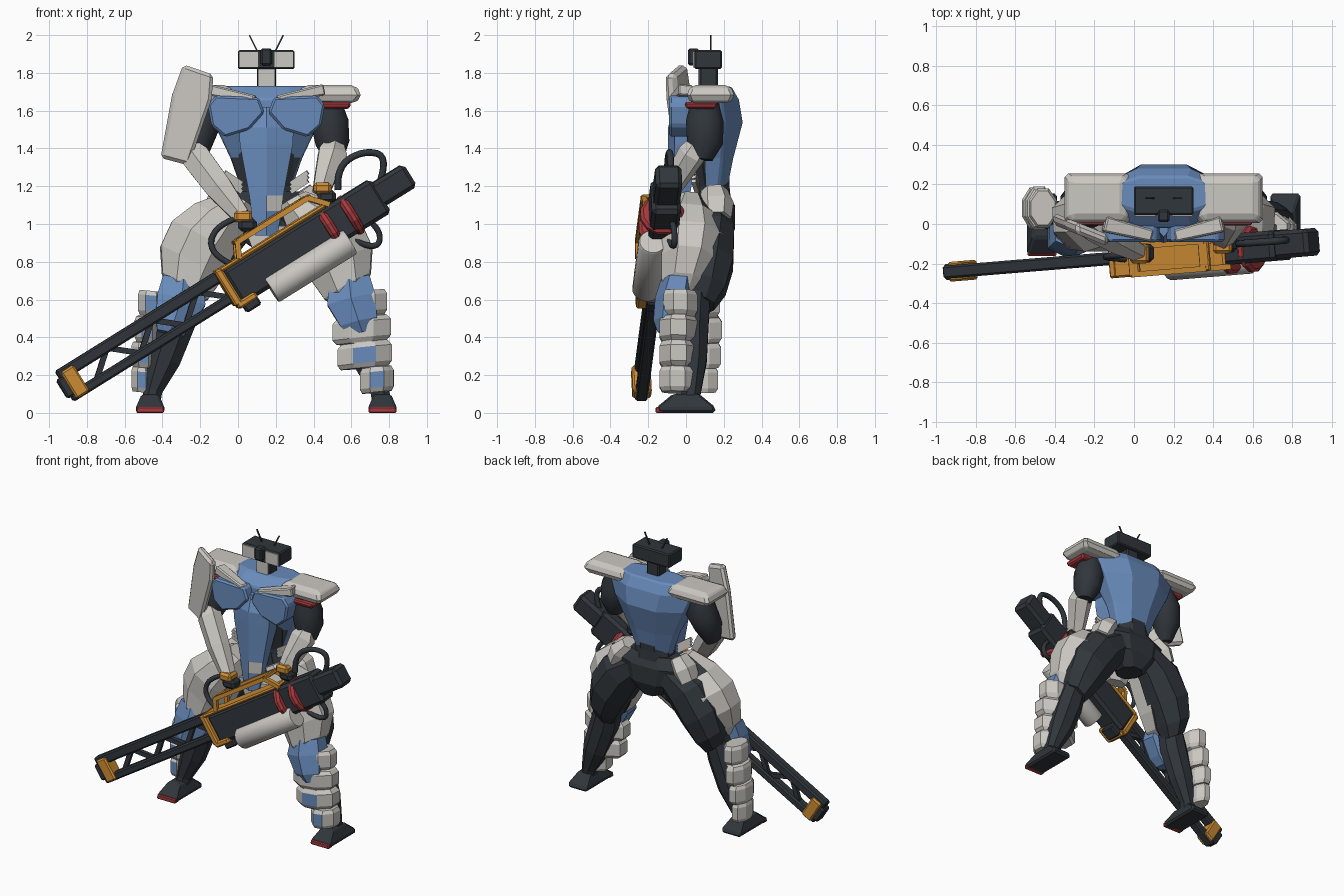
import bpy, bmesh, math
from mathutils import Matrix, Vector

if "Cube" in bpy.data.objects:
    bpy.data.objects.remove(bpy.data.objects["Cube"], do_unlink=True)

MID = .15  # body midline


def material(name, *rgb):
    mat = bpy.data.materials.new(name)
    mat.use_nodes = True
    mat.diffuse_color = (*rgb, 1)
    shader = next(n for n in mat.node_tree.nodes if n.type == "BSDF_PRINCIPLED")
    shader.inputs["Base Color"].default_value = (*rgb, 1)
    return mat


white = material("warm_white", .60, .58, .54)
blue = material("armour_blue", .14, .26, .50)
dark = material("dark_steel", .03, .037, .045)
red = material("signal_red", .38, .04, .045)
orange = material("tool_orange", .62, .27, .035)


def finish(name, bm, mat, bevel=0, matrix=None, smooth=False, second=None, rule=None):
    """Turn a bmesh into an object; faces matching the rule get the second material."""
    bmesh.ops.recalc_face_normals(bm, faces=bm.faces)
    if rule:
        for face in bm.faces:
            face.material_index = int(rule(face.normal, face.calc_center_median()))
    if matrix:
        bm.transform(matrix)
    mesh = bpy.data.meshes.new(name)
    bm.to_mesh(mesh)
    bm.free()
    mesh.materials.append(mat)
    if second:
        mesh.materials.append(second)
    if smooth:
        for poly in mesh.polygons:
            poly.use_smooth = True
        mesh.set_sharp_from_angle(angle=.7)
    obj = bpy.data.objects.new(name, mesh)
    bpy.context.collection.objects.link(obj)
    if bevel:
        mod = obj.modifiers.new("edge_bevel", "BEVEL")
        mod.width, mod.segments = bevel, 1


def skin(bm, rings):
    """Bridge rings of vertices and cap both ends."""
    rings = [[bm.verts.new(co) for co in ring] for ring in rings]
    for low, high in zip(rings, rings[1:]):
        for i in range(len(low)):
            j = (i + 1) % len(low)
            bm.faces.new((low[i], low[j], high[j], high[i]))
    bm.faces.new(rings[0])
    bm.faces.new(rings[-1])


def loft(name, stations, mat, n=8, **options):
    """Stations are (x, y, z, half width, half depth); sections face along the path."""
    axis = (Vector(stations[-1][:3]) - Vector(stations[0][:3])).normalized()
    side = axis.cross(Vector((0, 1, 0))).normalized()
    depth = side.cross(axis)
    grow = 1 / math.cos(math.pi / n)
    turns = [(i + .5) * math.tau / n for i in range(n)]
    bm = bmesh.new()
    skin(bm, [[Vector((x, y, z)) + side * (w * grow * math.cos(t)) + depth * (d * grow * math.sin(t))
               for t in turns] for x, y, z, w, d in stations])
    finish(name, bm, mat, **options)


def beam(name, start, end, half, mat, **options):
    loft(name, [(*start, half, half), (*end, half, half)], mat, n=4, **options)


def box(name, low, high, mat, **options):
    bm = bmesh.new()
    (a, b, c), (x, y, z) = low, high
    skin(bm, [[(a, b, h), (x, b, h), (x, y, h), (a, y, h)] for h in (c, z)])
    finish(name, bm, mat, **options)


def prism(name, outline, front, back, mat, slope=0, **options):
    """Extrude an x-z outline in depth; slope skews it in plan."""
    bm = bmesh.new()
    pivot = outline[0][0]
    skin(bm, [[(x, y + slope * (x - pivot), z) for x, z in outline] for y in (front, back)])
    finish(name, bm, mat, **options)


def cable(name, points, radius):
    curve = bpy.data.curves.new(name, "CURVE")
    curve.dimensions = "3D"
    curve.bevel_depth, curve.bevel_resolution, curve.resolution_u = radius, 2, 5
    spline = curve.splines.new("NURBS")
    spline.points.add(len(points) - 1)
    for point, co in zip(spline.points, points):
        point.co = (*co, 1)
    spline.use_endpoint_u = True
    spline.order_u = 3
    curve.materials.append(dark)
    bpy.context.collection.objects.link(bpy.data.objects.new(name, curve))


def mirrored(points, s):
    """Points given relative to the midline, placed on side s."""
    return [(MID + s * p[0], *p[1:]) for p in points]


# Head and neck
box("head", (0, .045, 1.82), (.3, .19, 1.92), dark, bevel=.008)
box("head_camera", (.12, .01, 1.84), (.18, .07, 1.93), dark, bevel=.01)
box("neck", (.1, .07, 1.68), (.2, .17, 1.83), dark, bevel=.01)
box("neck_plate", (.105, .063, 1.71), (.195, .071, 1.82), white)

# Torso with dark abdomen
loft("torso", [(MID, .14, 1.15, .12, .07), (MID, .15, 1.35, .19, .1), (MID, .14, 1.54, .28, .16),
               (MID, .13, 1.66, .33, .15), (MID, .15, 1.73, .29, .09)], blue, bevel=.01,
     second=dark, rule=lambda normal, mid: normal.y < -.4 and mid.z < 1.4)
loft("waist", [(MID, .14, 1.0, .16, .11), (MID, .14, 1.2, .13, .09), (MID, .12, 1.4, .15, .11)], dark)
loft("pelvis", [(MID, .13, .88, .08, .09), (MID, .15, .98, .22, .11), (MID, .16, 1.1, .26, .1),
                (MID, .14, 1.17, .18, .08)], dark)
loft("loin_guard", [(MID, -.01, .99, .12, .04), (MID, -.01, .86, .07, .04)], white, n=6)

# Central chest column with a front ridge and a worn patch
bm = bmesh.new()
skin(bm, [[(MID, front - .015, z), (MID + w, front + .02, z), (MID + w * .9, back, z),
           (MID - w * .9, back, z), (MID - w, front + .02, z)]
          for z, w, front, back in ((.94, .06, -.08, -.03), (1.07, .08, -.08, .0), (1.15, .09, -.08, .02),
                                    (1.42, .14, -.08, .07), (1.51, .145, -.08, .08), (1.62, .03, -.05, .08))])
finish("chest_column", bm, blue, second=white,
       rule=lambda normal, mid: normal.y < -.5 and mid.x > MID and 1.07 < mid.z < 1.15)

# Parts shared by both sides
for s, label in ((1, "left"), (-1, "right")):
    left_edge = MID + s * .093 - .052
    box(label + "_face_plate", (left_edge, .037, 1.828), (left_edge + .104, .046, 1.912), white)
    beam(label + "_antenna", *mirrored([(.05, .13, 1.92), (.09, .13, 2)], s), .004, dark)

    # Chest, collar and shoulder
    chest = mirrored([(.01, 1.59), (.04, 1.67), (.27, 1.68), (.31, 1.63), (.29, 1.52), (.22, 1.46), (.09, 1.5)], s)
    prism(label + "_chest_plate", chest, -.09, .1, blue, bevel=.012)
    collar = mirrored([(.06, -.06, 1.66, .02, .03), (.3, .0, 1.71, .03, .04)], s)
    loft(label + "_collar", collar, white, n=4, bevel=.008)
    pad = [(.335, .13, 1.64, .13, .1), (.335, .13, 1.665, .165, .125),
           (.335, .13, 1.70, .165, .125), (.335, .13, 1.735, .13, .095)]
    loft(label + "_shoulder_pad", mirrored(pad, s), white, n=4, bevel=.018)
    lining = mirrored([(.36, .08, 1.61, .08, .08), (.36, .08, 1.645, .09, .09)], s)
    loft(label + "_shoulder_lining", lining, red, n=4, bevel=.01)

    # Belt fingers and hip blocks
    for k in range(3):
        lift = Vector((0, 0, k * .022))
        ends = [Vector(p) + lift for p in mirrored([(.13, .06, 1.17), (.22, .04, 1.23)], s)]
        beam(f"{label}_belt_finger_{k}", *ends, .012, white)
    hip = mirrored([(.19, .15, 1.18, .05, .06), (.25, .16, 1.11, .07, .08), (.29, .16, 1.03, .06, .07)], s)
    loft(label + "_hip_block", hip, white, n=6)

    # Thigh core, thigh armour, shin core, knee guard
    core = [(.1, .14, 1.07, .1, .1), (.25, .14, .96, .15, .115), (.36, .11, .8, .15, .14),
            (.42, .09, .66, .12, .12), (.44, .07, .57, .08, .08)]
    loft(label + "_thigh_core", mirrored(core, s), dark)
    armour = [(.14, .03, 1.13, .08, .08), (.25, .03, 1.03, .15, .14), (.34, .03, .92, .185, .17),
              (.4, .02, .79, .185, .15), (.43, -.01, .67, .14, .12), (.45, -.03, .59, .06, .07)]
    loft(label + "_thigh_armour", mirrored(armour, s), white, second=dark,
         rule=lambda normal, mid: normal.y > .35 and normal.x * s < .35)
    shin = [(.42, .05, .66, .08, .08), (.47, .04, .48, .095, .08), (.54, .04, .28, .085, .07),
            (.6, .03, .12, .05, .05), (.61, .02, .06, .05, .05)]
    loft(label + "_shin", mirrored(shin, s), dark)
    knee = [(.44, -.04, .7, .11, .08), (.45, -.06, .6, .13, .09),
            (.49, -.075, .48, .1, .085), (.51, -.07, .42, .07, .07)]
    loft(label + "_knee_guard", mirrored(knee, s), blue, n=6)

    # Foot with a red toe edge
    foot = [(.615, .0, 0, .075, .155), (.615, .0, .03, .075, .155), (.615, .0, .1, .045, .07)]
    loft(label + "_foot", mirrored(foot, s), dark, n=4, bevel=.012)
    toe = mirrored([(.615, -.14, 0, .074, .022), (.615, -.14, .032, .072, .021)], s)
    loft(label + "_toe_edge", toe, red, n=4, bevel=.006)


# Segmented shin armour with painted fronts below a limit
def shin_armour(name, tiers, limit):
    stations = [(x, y, z + rise, w * swell, d * swell) for x, y, z, w, d in tiers
                for rise, swell in ((.066, .86), (.042, 1), (-.042, 1), (-.066, .86))]
    loft(name, stations, white, second=blue,
         rule=lambda normal, mid: normal.y < -.93 and mid.z < limit)


shin_armour("left_shin_armour", [(.68, -.03, .58, .11, .09), (.655, -.04, .44, .155, .1),
                                 (.67, -.04, .305, .145, .1), (.735, -.045, .175, .09, .095)], .37)
shin_armour("right_shin_armour", [(-.46, .08, .58, .07, .1), (-.48, .08, .44, .068, .11),
                                  (-.5, .08, .305, .065, .105), (-.51, .08, .175, .055, .09)], .6)

# Arms
loft("left_upper_arm", [(.47, .1, 1.66, .07, .07), (.485, .1, 1.54, .1, .1), (.5, .1, 1.43, .09, .095),
                        (.51, .08, 1.34, .05, .06)], dark, n=12, smooth=True)
loft("left_forearm", [(.51, .06, 1.42, .05, .05), (.5, .03, 1.37, .075, .065), (.46, -.05, 1.24, .055, .055),
                      (.44, -.09, 1.17, .045, .045)], white, n=6)
loft("right_upper_arm", [(-.17, .1, 1.66, .07, .07), (-.19, .1, 1.54, .1, .1), (-.23, .07, 1.42, .09, .09),
                         (-.24, .03, 1.31, .05, .06)], dark, n=12, smooth=True)
loft("right_forearm", [(-.25, .02, 1.4, .05, .05), (-.22, -.01, 1.35, .075, .065), (-.1, -.08, 1.19, .07, .06),
                       (.02, -.14, 1.04, .045, .045)], white, n=6)
for label, x, y, z in (("left", .45, -.1, 1.17), ("right", .03, -.15, 1.02)):
    box(label + "_cuff", (x - .05, y - .05, z - .01), (x + .045, y + .05, z + .05), orange, bevel=.015)
    box(label + "_fist", (x - .03, y - .045, z - .06), (x + .07, y + .05, z + .01), dark, bevel=.02)

# Large shoulder shield
outline = [(-.29, 1.845), (-.13, 1.79), (-.14, 1.66), (-.26, 1.31), (-.41, 1.35), (-.35, 1.68)]
prism("shoulder_shield", outline, -.05, .01, white, slope=-.4, bevel=.018)
box("shield_clasp", (-.25, -.05, 1.36), (-.2, .0, 1.4), red, bevel=.008)

# Heavy rifle, built along its own axis and then tilted across the body
GUN = (Matrix.Translation((0, -.165, .7)) @ Matrix.Rotation(math.radians(4.7), 4, "Z")
       @ Matrix.Rotation(math.radians(-31.8), 4, "Y"))


def gun_box(name, low, high, mat, bevel=.01):
    box(name, low, high, mat, bevel=bevel, matrix=GUN)


gun_box("rifle_receiver", (-.05, -.08, -.12), (.88, .075, .09), dark, bevel=.02)
gun_box("rifle_stock", (.85, -.07, -.075), (1.07, .07, .065), dark, bevel=.02)
gun_box("rifle_upper_rail", (-1.08, -.033, .04), (.02, .033, .105), dark)
gun_box("rifle_lower_rail", (-1.08, -.033, -.085), (.02, .033, -.033), dark)
gun_box("rifle_muzzle", (-1.1, -.04, -.055), (-1.0, .04, .06), dark)
gun_box("muzzle_cap", (-1.06, -.05, -.08), (-.98, .05, .085), orange)
gun_box("receiver_front_cap", (-.09, -.1, -.11), (-.045, .07, .11), orange)
gun_box("receiver_lower_trim", (-.08, -.1, -.13), (.04, .05, -.09), orange)
gun_box("receiver_foregrip", (-.05, -.05, -.17), (.04, .05, -.11), dark)
gun_box("receiver_top_plate", (-.06, -.1, .085), (.6, .08, .108), orange)
for y in (-.09, .05):
    for name, start, end in (("rail", (.1, y, .18), (.54, y, .18)), ("front_post", (.1, y, .18), (.06, y, .1)),
                             ("rear_post", (.54, y, .18), (.62, y, .09))):
        beam("handle_" + name, start, end, .014, orange, matrix=GUN)
for x in (.11, .53):
    gun_box("handle_crossbar", (x - .03, -.1, .17), (x + .03, .06, .192), orange, bevel=.005)

# Lattice struts between the rails
for k in range(6):
    start, end = ((-.92 + .14 * (k + i), 0, .065 if (k + i) % 2 else -.055) for i in (0, 1))
    beam(f"rifle_strut_{k}", start, end, .015, dark, matrix=GUN)

# Clamp rings and tank
for x in (.56, .69):
    loft("clamp_ring", [(x + dx, -.01, -.02, r, r) for dx, r in ((-.025, .1), (-.01, .115), (.01, .115), (.025, .1))],
         red, n=12, matrix=GUN)
loft("rifle_tank", [(x, -.06, -.135, r, r) for x, r in ((.12, .068), (.13, .074), (.6, .074), (.61, .068))],
     white, n=20, smooth=True, matrix=GUN)

# Hoses
cable("upper_hose", [(.53, -.1, 1.18), (.52, -.1, 1.3), (.66, -.09, 1.39), (.8, -.08, 1.36), (.75, -.08, 1.22)], .018)
cable("rear_hose", [(.66, -.08, 1.04), (.76, -.06, .98), (.74, -.06, .85), (.6, -.09, .92)], .016)
cable("front_hose", [(.02, -.15, 1.04), (-.12, -.16, 1.0), (-.16, -.17, .84), (-.02, -.18, .78)], .016)
